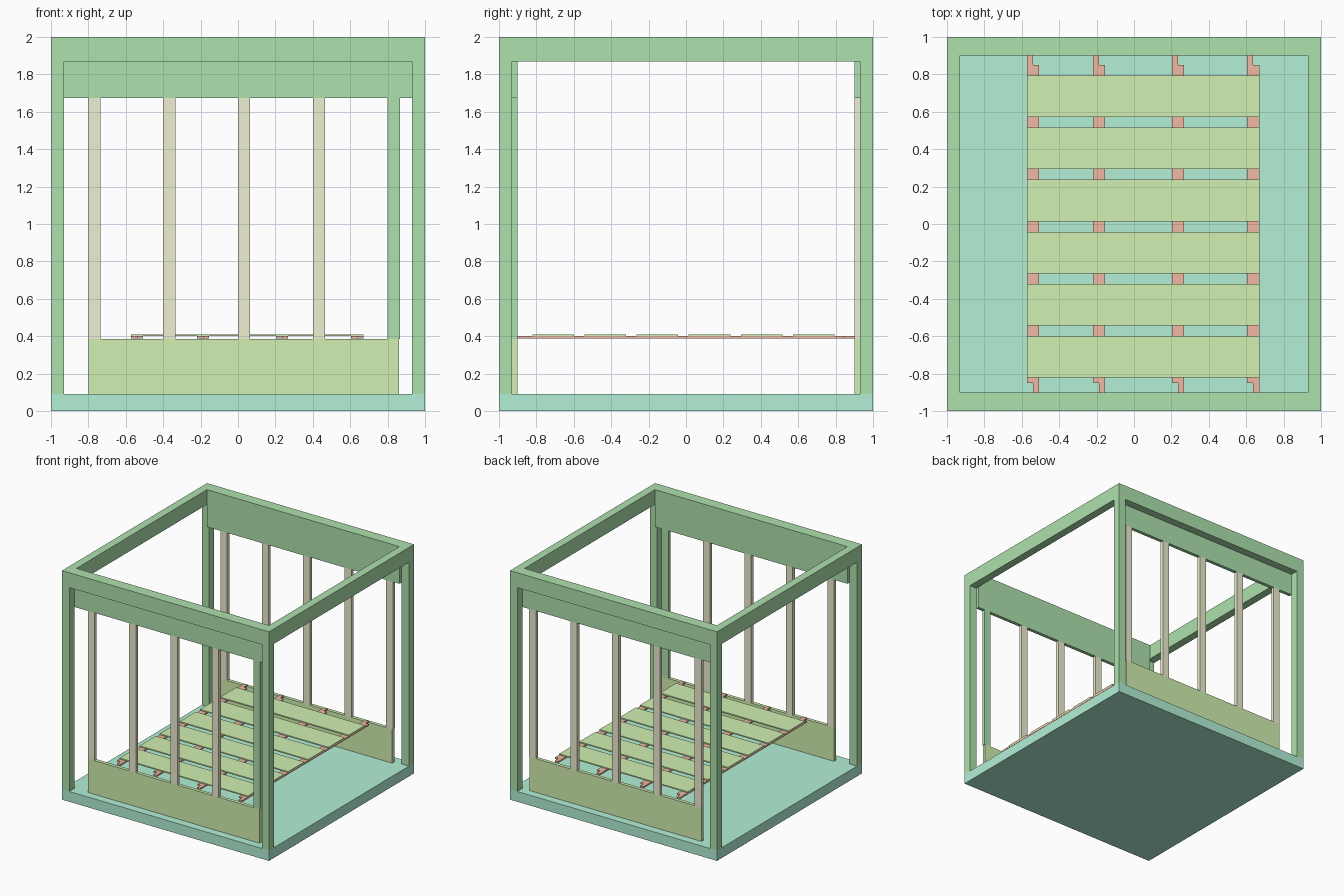
import bpy, bmesh

if "Cube" in bpy.data.objects:
    bpy.data.objects.remove(bpy.data.objects["Cube"])


def material(name, rgb):
    m = bpy.data.materials.new(name)
    m.diffuse_color = (*rgb, 1)
    m.use_nodes = True
    m.node_tree.nodes["Principled BSDF"].inputs["Base Color"].default_value = m.diffuse_color
    return m


TEAL = material("teal", (0.45, 0.87, 0.67))
GREEN = material("green", (0.42, 0.75, 0.42))
LIME = material("lime", (0.64, 0.87, 0.44))
RED = material("red", (0.87, 0.48, 0.37))
TAN = material("tan", (0.87, 0.86, 0.64))


def prism(name, outline, z0, z1, mat):
    """Extrude a flat outline upward from z0 to z1."""
    bm = bmesh.new()
    face = bm.faces.new([bm.verts.new((x, y, z0)) for x, y in outline])
    top = bmesh.ops.extrude_face_region(bm, geom=[face])["geom"]
    for v in top:
        if isinstance(v, bmesh.types.BMVert):
            v.co.z = z1
    bmesh.ops.recalc_face_normals(bm, faces=bm.faces)
    me = bpy.data.meshes.new(name)
    bm.to_mesh(me)
    bm.free()
    me.materials.append(mat)
    ob = bpy.data.objects.new(name, me)
    bpy.context.collection.objects.link(ob)
    return ob


def box(name, x, y, z, mat):
    outline = [(x[0], y[0]), (x[1], y[0]), (x[1], y[1]), (x[0], y[1])]
    return prism(name, outline, z[0], z[1], mat)


# floor slab
box("base", (-1, 1), (-1, 1), (0, 0.09), TEAL)

# corner posts and top frame side beams
for sx, side in ((-1, "left"), (1, "right")):
    xs = sorted((sx * 0.93, sx))
    for sy, end in ((-1, "front"), (1, "back")):
        box(f"{end}_{side}_post", xs, sorted((sy * 0.93, sy)), (0.09, 1.87), GREEN)
    box(f"{side}_top_beam", xs, (-0.9, 0.9), (1.87, 2), GREEN)

# front and back walls: top beam, header, slats and low panel
for sy, end in ((-1, "front"), (1, "back")):
    ys = sorted((sy * 0.90, sy * 0.93))
    box(f"{end}_top_beam", (-1, 1), sorted((sy * 0.9, sy)), (1.87, 2), GREEN)
    box(f"{end}_header", (-0.93, 0.93), ys, (1.675, 1.87), GREEN)
    box(f"{end}_low_panel", (-0.8, 0.86), ys, (0.09, 0.385), LIME)
    for i in range(5):
        x = -0.8 + 0.4 * i
        mat = GREEN if (end == "front" and i == 4) else TAN
        box(f"{end}_slat_{i + 1}", (x, x + 0.065), ys, (0.385, 1.675), mat)

# rails under the platform, with half-width notches at opposite ends
for i, x in enumerate((-0.572, -0.219, 0.202, 0.605)):
    m, r = x + 0.032, x + 0.065
    outline = [(x, -0.85), (m, -0.85), (m, -0.9), (r, -0.9),
               (r, 0.85), (m, 0.85), (m, 0.9), (x, 0.9)]
    prism(f"platform_rail_{i + 1}", outline, 0.387, 0.4, RED)

# platform boards
for i in range(6):
    y = -0.82 + 0.2782 * i
    box(f"platform_board_{i + 1}", (-0.572, 0.67), (y, y + 0.222), (0.4, 0.41), LIME)
